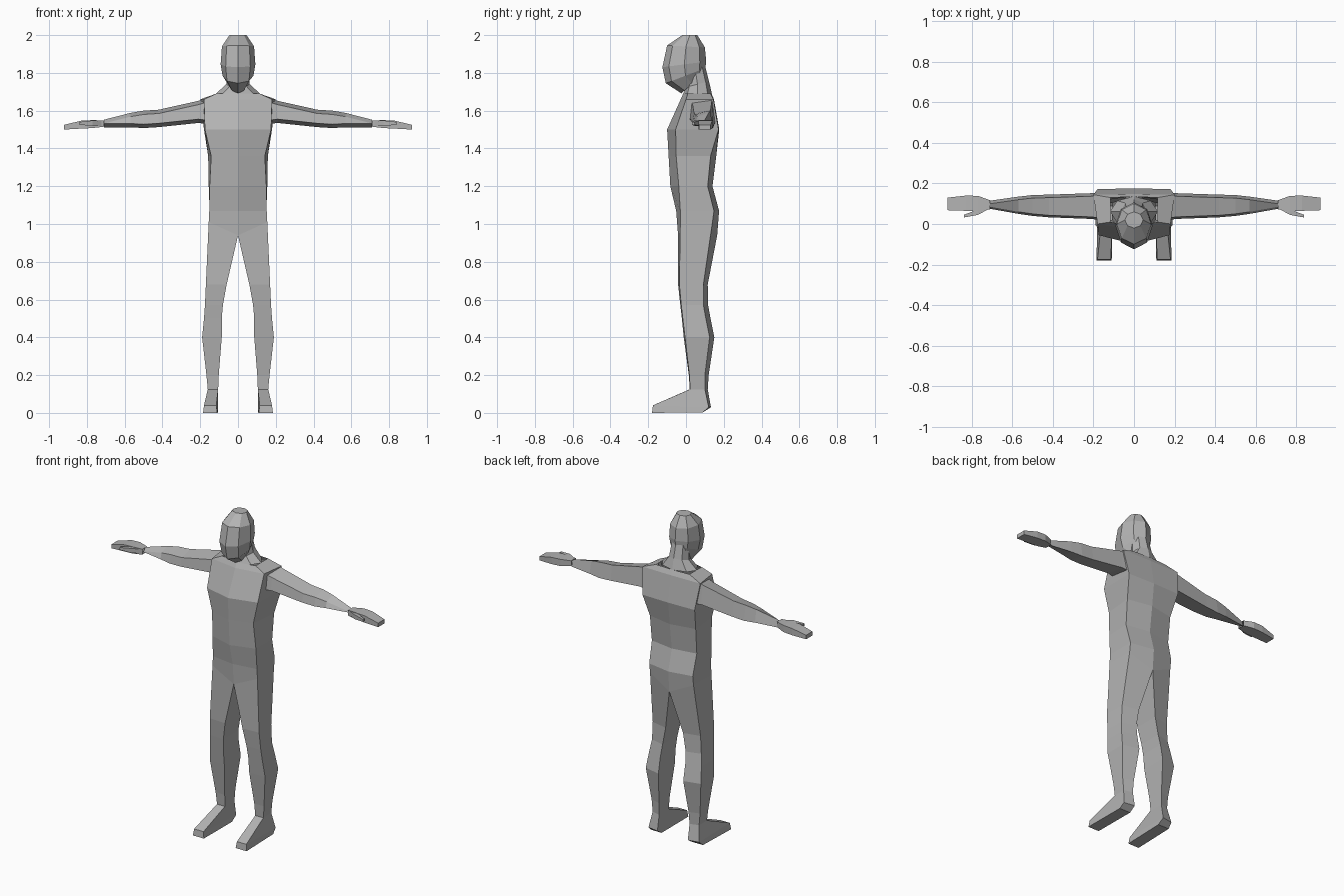
import bpy, bmesh, math

skin = bpy.data.materials.new("plain grey")
skin.diffuse_color = (0.45, 0.45, 0.45, 1)


def loft(name, rings, closed=True, cap_start=False, cap_end=False, mirror=True):
    """Skin a list of equal-length rings, mirrored over x = 0."""
    bm = bmesh.new()
    for s in ((1, -1) if mirror else (1,)):
        vs = [[bm.verts.new((s * x, y, z)) for x, y, z in r] for r in rings]
        n = len(rings[0])
        for a, b in zip(vs, vs[1:]):
            for i in range(n if closed else n - 1):
                j = (i + 1) % n
                bm.faces.new((a[i], a[j], b[j], b[i]))
        if cap_start:
            bm.faces.new(vs[0])
        if cap_end:
            bm.faces.new(vs[-1])
    bmesh.ops.remove_doubles(bm, verts=bm.verts, dist=0.0005)
    bmesh.ops.recalc_face_normals(bm, faces=bm.faces)
    me = bpy.data.meshes.new(name)
    bm.to_mesh(me)
    bm.free()
    me.materials.append(skin)
    ob = bpy.data.objects.new(name, me)
    bpy.context.collection.objects.link(ob)
    return ob


def body_ring(z, xi, xf, xb, yfi, yfo, ybo, ybi, drop=0):
    """Inner front, outer front, outer back, inner back."""
    return [(xi, yfi, z - drop), (xf, yfo, z), (xb, ybo, z), (xi, ybi, z - drop)]


# Torso: half section with a centre ridge
hip = body_ring(1.01, 0, .155, .15, -.042, -.03, .14, .165, .07)
torso = [body_ring(*r) for r in (
    (1.69, 0, .115, .115, -.015, .01, .13, .135),
    (1.66, 0, .18, .20, -.028, .0, .145, .148),
    (1.50, 0, .175, .18, -.10, -.055, .172, .176),
    (1.36, 0, .142, .158, -.092, -.052, .13, .16),
    (1.20, 0, .15, .155, -.083, -.038, .115, .14),
    (1.07, 0, .152, .15, -.052, -.03, .148, .175),
)]
loft("torso", torso + [hip], closed=False)

# Legs and feet
leg = [hip] + [body_ring(*r) for r in (
    (.68, .06, .17, .165, -.042, -.035, .092, .115),
    (.57, .08, .175, .17, -.03, -.025, .092, .117),
    (.50, .086, .18, .18, -.022, -.017, .105, .13),
    (.40, .086, .19, .19, -.012, -.005, .125, .15),
    (.20, .102, .167, .167, .015, .018, .10, .12),
    (.125, .105, .16, .16, .02, .022, .10, .115),
)]
leg.append([(.115, -.175, .04), (.18, -.175, .04), (.175, .12, .03), (.105, .132, .03)])
leg.append([(.11, -.18, 0), (.185, -.18, 0), (.18, .09, .003), (.105, .09, .003)])
loft("legs", leg, cap_end=True)

# Arms and hands: x, y front, y back, z bottom, z top
arm = [[(x, yf + .01, zt - .02), (x, yb - .015, zt), (x, yb, zb), (x, yf, zb + .02)]
       for x, yf, yb, zb, zt in (
    (.17, .02, .155, 1.53, 1.663),
    (.21, .025, .152, 1.535, 1.652),
    (.42, .033, .145, 1.513, 1.605),
    (.50, .04, .143, 1.508, 1.60),
    (.57, .05, .135, 1.512, 1.588),
    (.71, .075, .115, 1.512, 1.552),
)]
hand = [[(x, yf, zt), (x, yb, zt), (x, yb, zb), (x, yf, zb)]
        for x, yf, yb, zb, zt in (
    (.71, .072, .117, 1.515, 1.548),
    (.77, .065, .139, 1.508, 1.55),
    (.83, .065, .14, 1.505, 1.547),
    (.92, .068, .13, 1.50, 1.525),
)]
loft("arms", arm)
loft("hands", hand, cap_end=True)

# Thumbs
thumb = [[(x, yf, zt), (x, yb, zt), (x, yb, zb), (x, yf, zb)]
         for x, yf, yb, zb, zt in (
    (.715, .075, .10, 1.518, 1.545),
    (.77, .045, .072, 1.52, 1.548),
    (.84, .032, .045, 1.525, 1.54),
)]
loft("thumbs", thumb, cap_end=True)


def oval(hw, yf, zf, yb, zb, n=8):
    """Tilted oval ring running from a front point to a back point."""
    pts = []
    for i in range(n):
        a = 2 * math.pi * i / n
        t = (1 - math.cos(a)) / 2
        pts.append((hw * math.sin(a), yf + (yb - yf) * t, zf + (zb - zf) * t))
    return pts


# Head and neck
loft("head", [oval(*r) for r in (
    (.045, -.02, 2.0, .06, 2.0),
    (.085, -.10, 1.945, .10, 1.935),
    (.092, -.125, 1.83, .107, 1.86),
    (.082, -.107, 1.745, .102, 1.825),
    (.045, -.025, 1.692, .09, 1.79),
)], cap_start=True, cap_end=True, mirror=False)
loft("neck", [oval(*r) for r in (
    (.118, -.015, 1.688, .137, 1.69),
    (.062, .0, 1.725, .122, 1.755),
    (.055, .0, 1.78, .10, 1.84),
)], mirror=False)
